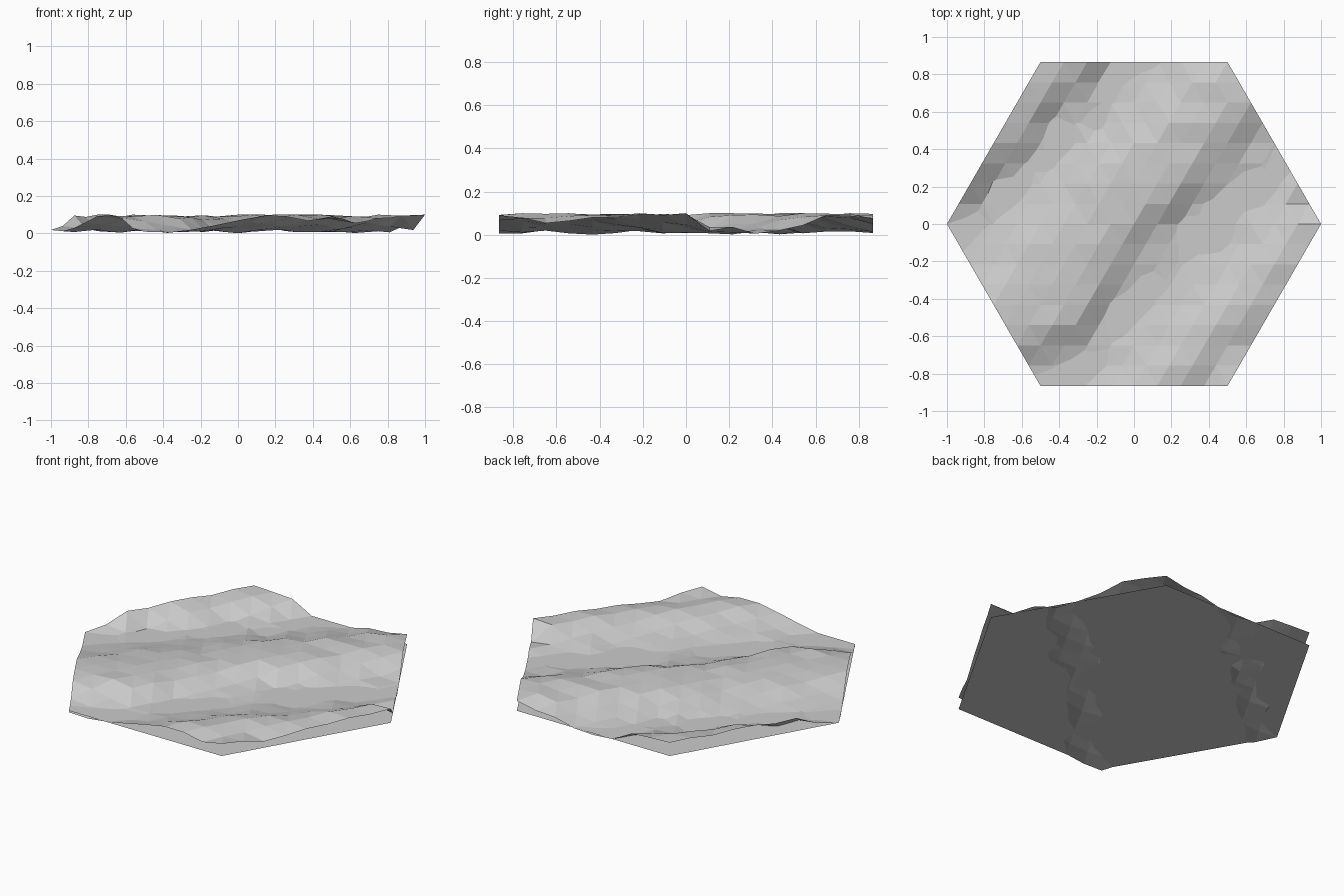
import bpy, bmesh, math, random
from mathutils import noise, Vector

cube = bpy.data.objects.get("Cube")
if cube:
    bpy.data.objects.remove(cube)

random.seed(4)
RINGS = 8                      # triangles along each hexagon side
STEP = 1 / RINGS
ROW = STEP * math.sqrt(3) / 2
LEVEL = 0.018                  # height of the flat base sheet
TOP = 0.1

# Cross-section of the diagonal ridges: distance across, height
PROFILE = [(-1.0, .098), (-.84, .093), (-.76, .07), (-.69, .02), (-.54, .009),
           (-.45, .035), (-.26, .09), (-.05, .098), (.04, .08), (.14, .025),
           (.29, .009), (.43, .022), (.55, .06), (.67, .094), (.76, .094),
           (.82, .078), (.9, .058), (1.0, .094)]


def ridge_height(u):
    u = max(PROFILE[0][0], min(PROFILE[-1][0], u))
    for (u0, h0), (u1, h1) in zip(PROFILE, PROFILE[1:]):
        if u <= u1:
            return h0 + (h1 - h0) * (u - u0) / (u1 - u0)


def terrain_height(x, y):
    across, along = (x - y) / math.sqrt(2), (x + y) / math.sqrt(2)
    # Bend the middle ridge outward near its front end
    bend = .11 * math.exp(-((along + .6) / .25) ** 2) * math.exp(-((across - .12) / .25) ** 2)
    wander = .035 * noise.noise(Vector((x * 3, y * 3, 1)))
    h = ridge_height(across - bend + wander) + random.uniform(-.009, .009)
    return max(0, min(TOP, h))


def make_material(name, value):
    mat = bpy.data.materials.new(name)
    mat.use_nodes = True
    colour = (value, value, value, 1)
    mat.diffuse_color = colour
    mat.node_tree.nodes["Principled BSDF"].inputs["Base Color"].default_value = colour
    return mat


def make_object(name, bm, mat):
    mesh = bpy.data.meshes.new(name)
    bm.to_mesh(mesh)
    bm.free()
    mesh.materials.append(mat)
    obj = bpy.data.objects.new(name, mesh)
    bpy.context.collection.objects.link(obj)
    return obj


grey = make_material("plain grey", .6)

# Rippled terrain sheet on a triangular lattice, open at the sides
bm = bmesh.new()
grid = {}
for r in range(-RINGS, RINGS + 1):
    for q in range(max(-RINGS, -RINGS - r), min(RINGS, RINGS - r) + 1):
        x, y = (q + r / 2) * STEP, r * ROW
        grid[q, r] = bm.verts.new((x, y, terrain_height(x, y)))
for q, r in grid:
    for ring in (((q, r), (q + 1, r), (q, r + 1)),
                 ((q, r), (q + 1, r - 1), (q + 1, r))):
        if all(k in grid for k in ring):
            bm.faces.new([grid[k] for k in ring])
# Sharp crest at the right-hand corner, falling away behind it
grid[RINGS, 0].co.z = TOP
grid[RINGS - 1, 0].co.z = TOP * .95
grid[RINGS - 1, 1].co.z = LEVEL
# Left-hand corner sinks to the base sheet beside a raised edge
grid[-RINGS, 0].co.z = LEVEL
grid[-RINGS, 2].co.z = TOP * .95
make_object("terrain_sheet", bm, grey)

# Flat hexagonal base sheet
bm = bmesh.new()
bm.faces.new([bm.verts.new((math.cos(i * math.pi / 3), math.sin(i * math.pi / 3), LEVEL))
              for i in range(6)])
make_object("base_sheet", bm, grey)
